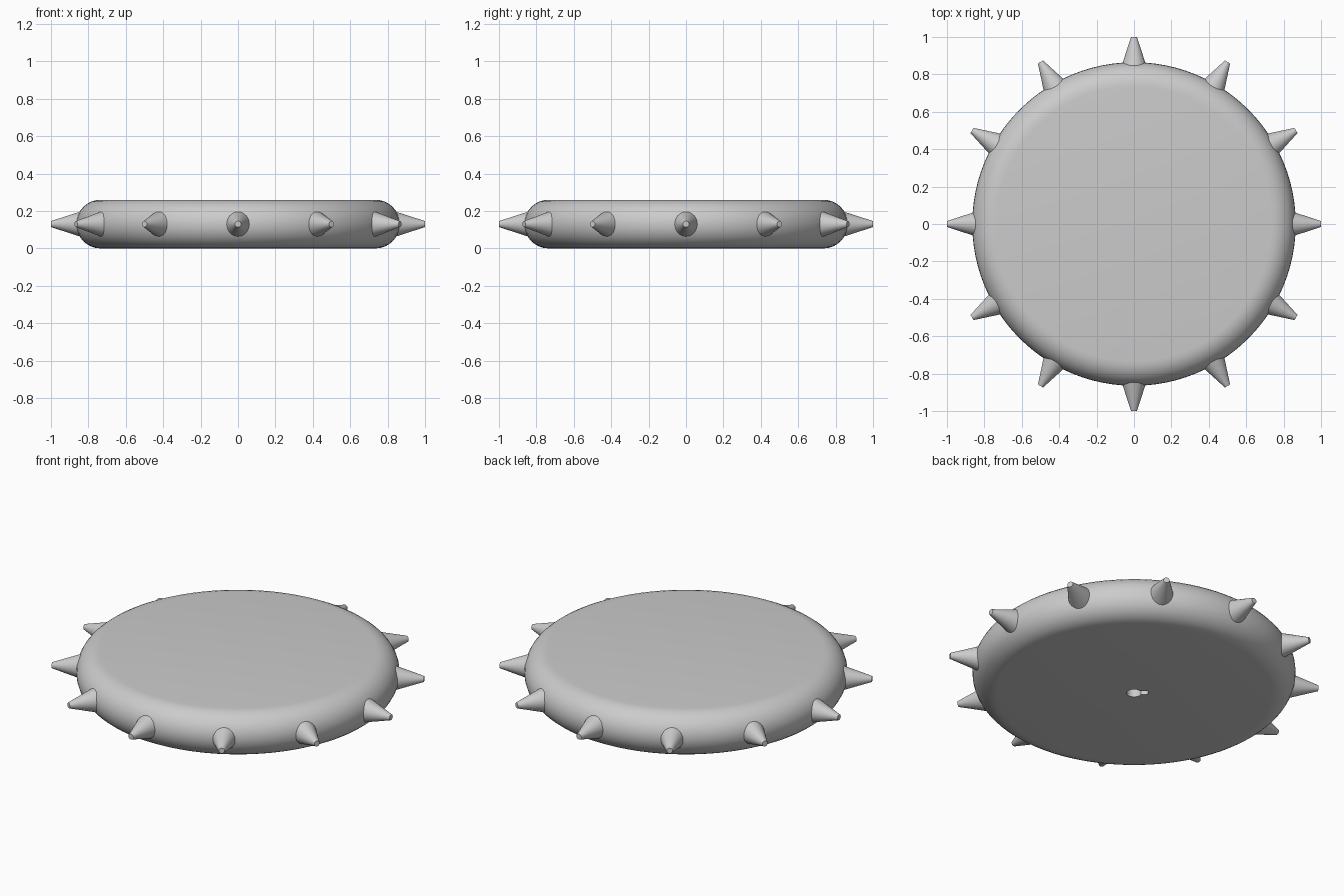
import bpy
import bmesh
import math
from mathutils import Matrix, Vector

if "Cube" in bpy.data.objects:
    bpy.data.objects.remove(bpy.data.objects["Cube"], do_unlink=True)

EDGE = 0.13          # rim rounding radius, also the mid height
FLAT = 0.735         # radius of the flat faces
SPIKES = 12

grey = bpy.data.materials.new("plain grey")
grey.use_nodes = True
grey.diffuse_color = (0.6, 0.6, 0.6, 1)
grey.node_tree.nodes["Principled BSDF"].inputs["Base Color"].default_value = (0.6, 0.6, 0.6, 1)


def add_object(name, bm):
    bmesh.ops.recalc_face_normals(bm, faces=bm.faces)
    mesh = bpy.data.meshes.new(name)
    bm.to_mesh(mesh)
    bm.free()
    mesh.materials.append(grey)
    obj = bpy.data.objects.new(name, mesh)
    bpy.context.collection.objects.link(obj)
    return obj


def select_only(obj):
    bpy.ops.object.select_all(action='DESELECT')
    obj.select_set(True)
    bpy.context.view_layer.objects.active = obj


def smooth(obj):
    select_only(obj)
    bpy.ops.object.shade_smooth_by_angle(angle=math.radians(35))


# Disc with a fully rounded rim
bm = bmesh.new()
rings = []
steps, sides = 16, 96
for i in range(steps + 1):
    a = math.pi * (i / steps - 0.5)
    r, z = FLAT + EDGE * math.cos(a), EDGE + EDGE * math.sin(a)
    rings.append([bm.verts.new((r * math.cos(t), r * math.sin(t), z))
                  for t in (math.tau * k / sides for k in range(sides))])
for low, high in zip(rings, rings[1:]):
    for k in range(sides):
        n = (k + 1) % sides
        bm.faces.new((low[k], low[n], high[n], high[k]))
bm.faces.new(rings[0])
bm.faces.new(rings[-1])
disc = add_object("disc_body", bm)

# Keyhole-shaped hanging slot in the underside
hole_r, slot_w, slot_end = 0.04, 0.018, 0.075
start = math.asin(slot_w / hole_r)
outline = [Vector((slot_end, -slot_w, 0)), Vector((slot_end, slot_w, 0))]
for i in range(25):
    a = start + (math.tau - 2 * start) * i / 24
    outline.append(Vector((hole_r * math.cos(a), hole_r * math.sin(a), 0)))
bm = bmesh.new()
turn = Matrix.Rotation(math.radians(135), 3, 'Z')
face = bm.faces.new([bm.verts.new(turn @ p + Vector((0, 0, -0.05))) for p in outline])
top = bmesh.ops.extrude_face_region(bm, geom=[face])["geom"]
bmesh.ops.translate(bm, vec=(0, 0, 0.15),
                    verts=[v for v in top if isinstance(v, bmesh.types.BMVert)])
cutter = add_object("keyhole_cutter", bm)
cutter.hide_render = True
cut = disc.modifiers.new("keyhole", 'BOOLEAN')
cut.operation = 'DIFFERENCE'
cut.solver = 'EXACT'
cut.object = cutter
select_only(disc)
bpy.ops.object.modifier_apply(modifier=cut.name)
bpy.data.objects.remove(cutter, do_unlink=True)
smooth(disc)

# Blunt cone spikes around the rim
inner, outer = 0.79, 1.0
for k in range(SPIKES):
    bm = bmesh.new()
    bmesh.ops.create_cone(bm, cap_ends=True, segments=32, radius1=0.084,
                          radius2=0.016, depth=outer - inner)
    place = (Matrix.Rotation(math.tau * k / SPIKES, 4, 'Z')
             @ Matrix.Translation(((inner + outer) / 2, 0, EDGE))
             @ Matrix.Rotation(math.pi / 2, 4, 'Y'))
    bmesh.ops.transform(bm, matrix=place, verts=bm.verts)
    smooth(add_object(f"rim_spike_{k + 1}", bm))
